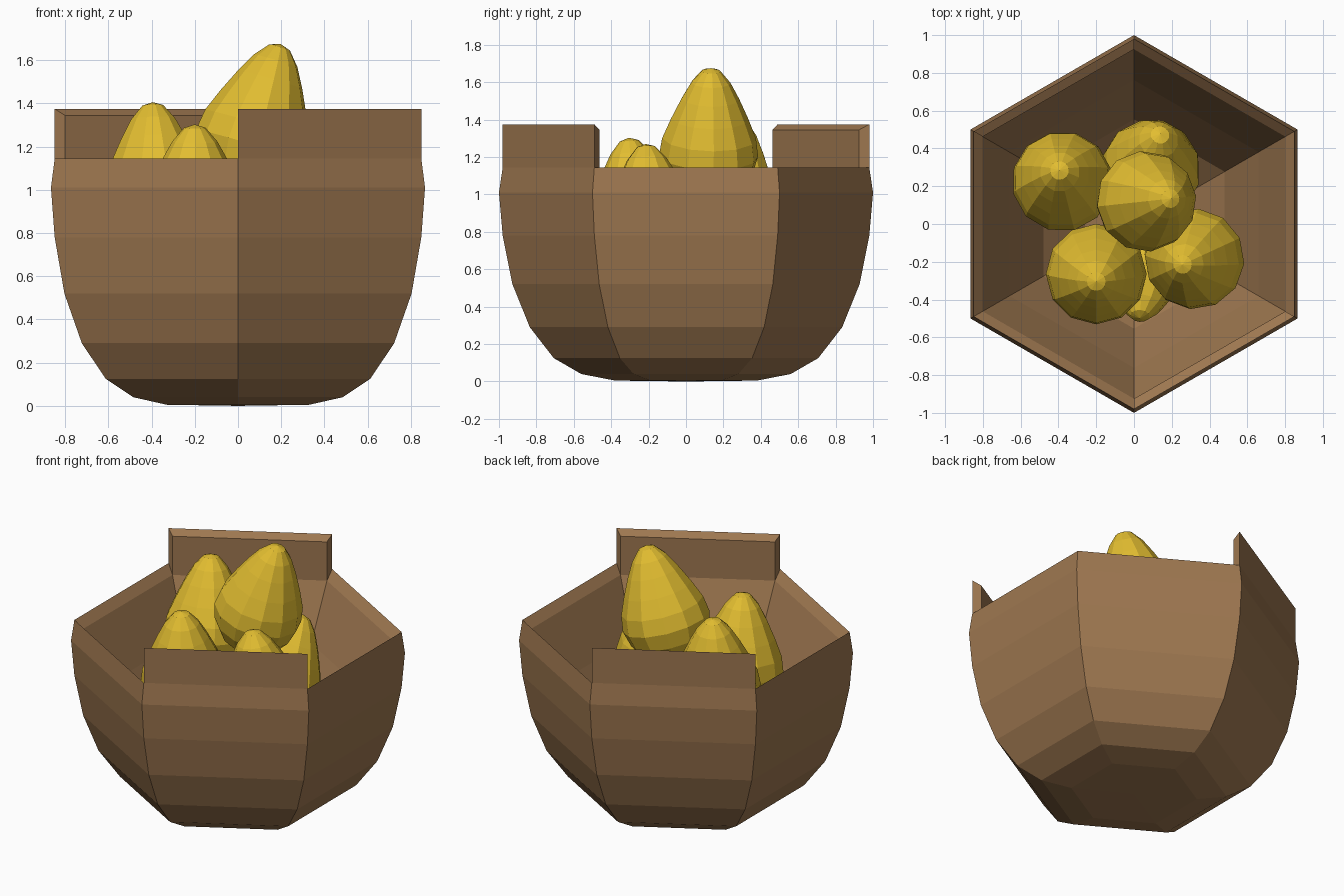
import bpy, bmesh, math
from mathutils import Vector

if "Cube" in bpy.data.objects:
    bpy.data.objects.remove(bpy.data.objects["Cube"])


def material(name, rgb):
    m = bpy.data.materials.new(name)
    m.diffuse_color = (*rgb, 1.0)
    m.use_nodes = True
    m.node_tree.nodes["Principled BSDF"].inputs["Base Color"].default_value = m.diffuse_color
    return m


brown = material("warm_brown", (0.34, 0.185, 0.08))
yellow = material("golden_yellow", (0.76, 0.51, 0.03))


def finish(name, bm, mat):
    bmesh.ops.recalc_face_normals(bm, faces=bm.faces)
    me = bpy.data.meshes.new(name)
    bm.to_mesh(me)
    bm.free()
    me.materials.append(mat)
    ob = bpy.data.objects.new(name, me)
    bpy.context.collection.objects.link(ob)
    return ob


def lathe(bm, profile, n, skip=lambda ring, sector: False):
    """Revolve (radius, z) points; the first and last points are poles."""
    rings = []
    for r, z in profile:
        if r == 0:
            rings.append([bm.verts.new((0, 0, z))] * n)
        else:
            angles = [-math.pi / 2 + 2 * math.pi * k / n for k in range(n)]
            rings.append([bm.verts.new((r * math.cos(a), r * math.sin(a), z)) for a in angles])
    for i in range(len(rings) - 1):
        for k in range(n):
            if skip(i, k):
                continue
            j = (k + 1) % n
            quad = [rings[i][k], rings[i][j], rings[i + 1][j], rings[i + 1][k]]
            bm.faces.new(list(dict.fromkeys(quad)))
    return rings


# Hexagonal bowl: outer wall up to the rim, then down the sloping inside
outer = [(0, 0), (0.38, 0.005), (0.56, 0.04), (0.707, 0.125), (0.835, 0.29),
         (0.928, 0.52), (0.98, 0.78), (1.0, 1.01), (0.98, 1.145)]
inner = [(0.925, 1.09), (0.762, 0.74), (0.554, 0.36), (0.3, 0.15), (0, 0.10)]
RIM = len(outer) - 1
RAISED = (0, 3)  # front-right and back-left sides
bm = bmesh.new()
rings = lathe(bm, outer + inner, 6, lambda i, k: i == RIM and k in RAISED)

# Raised panels standing on two opposite sides of the rim
for k in RAISED:
    j = (k + 1) % 6
    base = [rings[RIM][k], rings[RIM][j], rings[RIM + 1][j], rings[RIM + 1][k]]
    heights = (1.375, 1.375, 1.345, 1.345)
    top = [bm.verts.new((v.co.x, v.co.y, z)) for v, z in zip(base, heights)]
    bm.faces.new(top)
    for a in range(4):
        b = (a + 1) % 4
        bm.faces.new([base[a], base[b], top[b], top[a]])
finish("bowl", bm, brown)

# Egg-shaped fruits: profile along the axis, origin at the widest point
egg = [(0, -0.26), (0.10, -0.24), (0.18, -0.19), (0.24, -0.10), (0.267, 0.0),
       (0.252, 0.10), (0.207, 0.21), (0.155, 0.32), (0.105, 0.41), (0.05, 0.474), (0, 0.49)]

# (widest point, tip)
fruits = [
    ((0.06, 0.12, 1.205), (0.20, 0.135, 1.685)),
    ((-0.38, 0.225, 0.92), (-0.395, 0.285, 1.405)),
    ((-0.20, -0.265, 0.815), (-0.20, -0.305, 1.30)),
    ((0.32, -0.185, 0.785), (0.255, -0.215, 1.27)),
    ((0.085, 0.28, 0.63), (0.14, 0.48, 1.08)),
    ((0.06, -0.12, 0.46), (0.03, -0.50, 0.77)),
]
for i, (centre, tip) in enumerate(fruits):
    bm = bmesh.new()
    lathe(bm, egg, 12)
    ob = finish(f"fruit_{i + 1}", bm, yellow)
    axis = Vector(tip) - Vector(centre)
    ob.location = centre
    ob.rotation_euler = axis.to_track_quat('Z', 'Y').to_euler()
